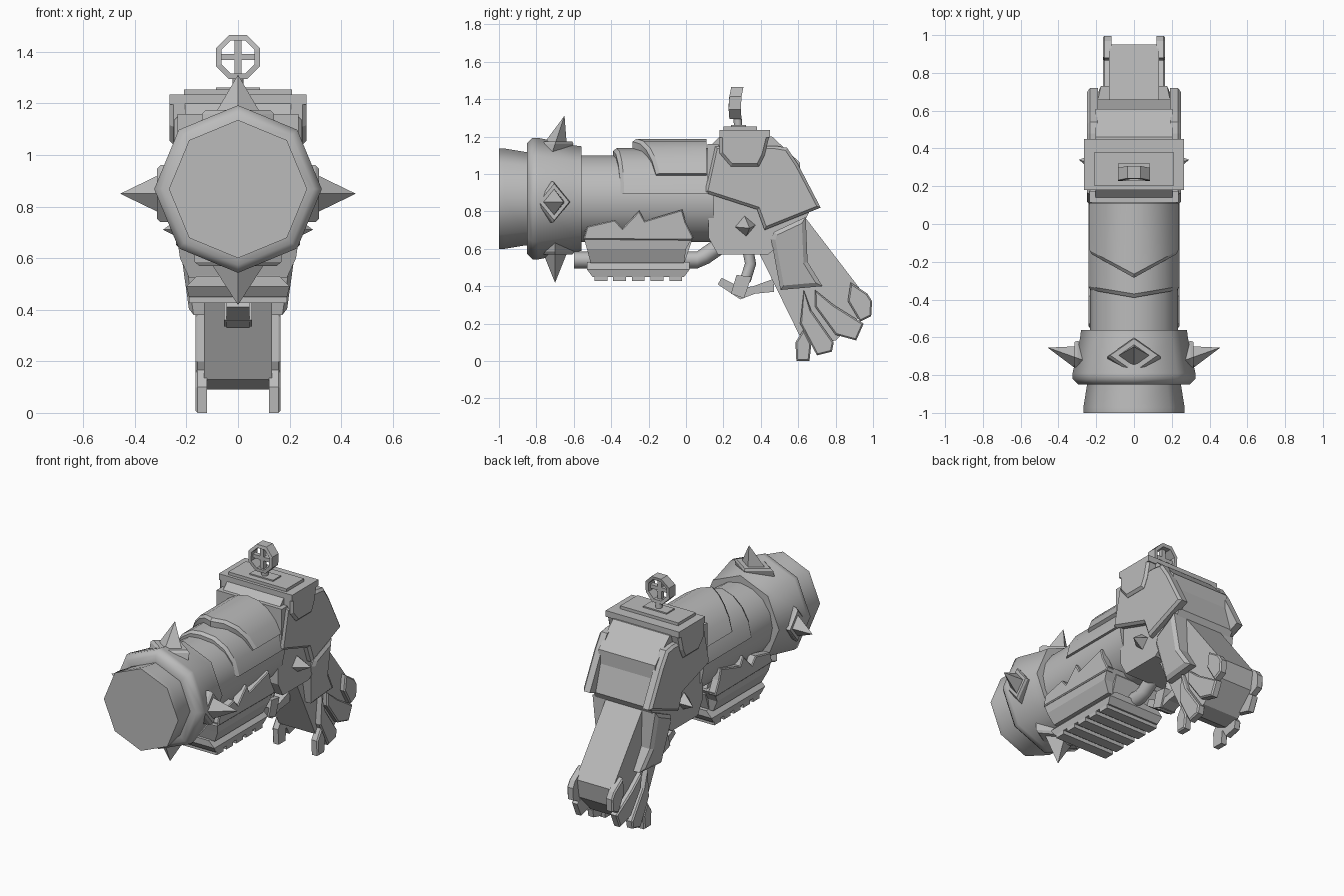
import bpy, bmesh, math
from mathutils import Vector

if "Cube" in bpy.data.objects:
    bpy.data.objects.remove(bpy.data.objects["Cube"])

gray = bpy.data.materials.new("plain gray")
gray.diffuse_color = (0.5, 0.5, 0.5, 1)
gray.use_nodes = True
gray.node_tree.nodes["Principled BSDF"].inputs["Base Color"].default_value = gray.diffuse_color
AXIS = 0.868


def loft(name, rings, mirror=False, smooth=None):
    """Skin a list of equal-length closed cross-sections and cap both ends."""
    bm = bmesh.new()
    vs = [[bm.verts.new(p) for p in ring] for ring in rings]
    n = len(rings[0])
    for a, b in zip(vs, vs[1:]):
        for i in range(n):
            j = (i + 1) % n
            bm.faces.new((a[i], a[j], b[j], b[i]))
    bm.faces.new(vs[0])
    bm.faces.new(vs[-1][::-1])
    bmesh.ops.recalc_face_normals(bm, faces=bm.faces)
    me = bpy.data.meshes.new(name)
    bm.to_mesh(me)
    bm.free()
    me.materials.append(gray)
    ob = bpy.data.objects.new(name, me)
    bpy.context.collection.objects.link(ob)
    if mirror:
        ob.modifiers.new("mirror", "MIRROR").use_mirror_merge = False
    if smooth:
        bpy.ops.object.select_all(action='DESELECT')
        ob.select_set(True)
        bpy.context.view_layer.objects.active = ob
        bpy.ops.object.shade_smooth_by_angle(angle=math.radians(smooth))
    return ob


def inset(pts, d):
    """Shift each edge of a (y, z) outline inward by d."""
    area = sum(p[0] * q[1] - q[0] * p[1] for p, q in zip(pts, pts[1:] + pts[:1]))
    s = 1 if area > 0 else -1
    out = []
    for i, p in enumerate(pts):
        p = Vector(p)
        e1 = (p - Vector(pts[i - 1])).normalized()
        e2 = (Vector(pts[(i + 1) % len(pts)]) - p).normalized()
        n1, n2 = Vector((-e1.y, e1.x)) * s, Vector((-e2.y, e2.x)) * s
        out.append(p + (n1 + n2) * d / max(0.5, 1 + n1.dot(n2)))
    return out


def slab(name, pts, half):
    return loft(name, [[(x, y, z) for y, z in pts] for x in (-half, half)])


def plate(name, pts, x0, x1, bevel=0.012):
    """Mirrored pair of side plates with a chamfered outer rim."""
    top = inset(pts, bevel)
    return loft(name, [[(x0, y, z) for y, z in pts], [(x1 - bevel, y, z) for y, z in pts],
                       [(x1, y, z) for y, z in top]], mirror=True)


def lathe(name, prof, n, smooth=50):
    return loft(name, [[(r * math.sin(i * math.tau / n), y, AXIS + r * math.cos(i * math.tau / n))
                        for i in range(n)] for y, r in prof], smooth=smooth)


def box(name, c, h):
    return loft(name, [[(c[0] + sx * h[0], c[1] + sy * h[1], z) for sx, sy in
                        ((-1, -1), (1, -1), (1, 1), (-1, 1))] for z in (c[2] - h[2], c[2] + h[2])])


def pipe(name, path, r, n=8):
    path = [Vector(p) for p in path]
    rings = []
    for i, p in enumerate(path):
        t = (path[min(i + 1, len(path) - 1)] - path[max(i - 1, 0)]).normalized()
        side = Vector((1, 0, 0))
        up = t.cross(side)
        rings.append([p + r * (side * math.cos(k * math.tau / n) + up * math.sin(k * math.tau / n))
                      for k in range(n)])
    return loft(name, rings, smooth=50)


def spike(name, base, tip, u, v, mirror=False, frame=1.4):
    """Four-sided spike on a diamond-shaped mount."""
    base, tip, u, v = map(Vector, (base, tip, u, v))
    out = (tip - base).normalized()

    def dia(c, s):
        return [c + u * s, c + v * s, c - u * s, c - v * s]
    if frame:
        loft(name + "_mount", [dia(base - out * 0.06, frame), dia(base, frame),
                               dia(base + out * 0.015, frame - 0.15)], mirror)
    return loft(name, [dia(base - out * 0.02, 1), dia(tip, 0.01)], mirror)


# Barrel, muzzle and spiked collar
lathe("muzzle", [(-1, 0.245), (-1, 0.268), (-0.97, 0.268), (-0.86, 0.25), (-0.83, 0.25)], 8)
lathe("collar", [(-0.85, 0.24), (-0.85, 0.295), (-0.82, 0.325), (-0.79, 0.325), (-0.6, 0.285),
                 (-0.56, 0.28), (-0.56, 0.2)], 8)
lathe("barrel", [(-0.6, 0.232), (0.15, 0.232)], 16)
spike("side_spike", (0.3, -0.71, 0.85), (0.455, -0.655, 0.85), (0, 0.07, 0), (0, 0, 0.085), True, 1.3)
spike("top_spike", (0, -0.7, 1.16), (0, -0.65, 1.31), (0.1, 0, 0), (0, 0.07, 0))
spike("bottom_spike", (0, -0.7, 0.585), (0, -0.7, 0.42), (0.12, 0, 0), (0, 0.075, 0))


# Layered barrel shroud with V-shaped front edges
def shroud(name, r, xs, spread, front, side, back, inner):
    rings = []
    for i in range(-4, 5):
        a = math.radians(spread) * i / 4
        y = front + (side - front) * abs(math.sin(a)) / math.sin(math.radians(spread))

        def pt(yy, rr):
            return (rr * xs * math.sin(a), yy, AXIS + rr * math.cos(a))
        rings.append([pt(y, inner), pt(y, r - 0.015), pt(y + 0.02, r), pt(back, r), pt(back, inner)])
    return loft(name, rings, smooth=30)


shroud("shroud_lower", 0.27, 0.9, 84, -0.39, -0.35, 0.12, 0.2)
shroud("shroud_upper", 0.32, 0.81, 65, -0.285, -0.16, 0.11, 0.24)

# Foregrip: tapered body, jagged side plates and ribbed rail
slab("foregrip_core", [(-0.54, 0.7), (0, 0.7), (0.03, 0.64), (-0.01, 0.52), (-0.51, 0.52)], 0.16)
loft("foregrip_body", [[(s * w, y, z) for s, y in ((-1, y0), (1, y0), (1, y1), (-1, y1))]
     for z, w, y0, y1 in ((0.67, 0.235, -0.55, 0.04), (0.6, 0.225, -0.53, 0),
                          (0.525, 0.19, -0.51, -0.01))])
plate("jagged_plate", [(-0.55, 0.65), (-0.53, 0.72), (-0.38, 0.755), (-0.34, 0.71), (-0.25, 0.805),
                       (-0.22, 0.75), (-0.02, 0.81), (0.0, 0.74), (0.04, 0.66), (0.03, 0.645)],
      0.19, 0.24, 0.006)
loft("rail", [[(s * w, y, z) for s, y in ((-1, y0), (1, y0), (1, y1), (-1, y1))]
     for z, w, y0, y1 in ((0.53, 0.16, -0.53, 0.02), (0.49, 0.2, -0.53, 0.02),
                          (0.45, 0.19, -0.5, -0.01))])
for i in range(5):
    box("rail_rib_%d" % i, (0, -0.455 + i * 0.1, 0.445), (0.19, 0.034, 0.018))
pipe("gas_pipe", [(0, -0.6, 0.54), (0, 0.06, 0.54), (0, 0.1, 0.56), (0, 0.2, 0.63)], 0.045)

# Receiver core, rear plate walls and top cap
slab("receiver", [(0.12, 0.66), (0.12, 1.14), (0.18, 1.2), (0.46, 1.2), (0.61, 1.06), (0.61, 0.97),
                  (0.66, 0.8), (0.62, 0.72), (0.44, 0.57), (0.17, 0.57)], 0.205)
box("receiver_front_lip", (0, 0.145, 1.04), (0.235, 0.03, 0.12))
plate("receiver_side", [(0.1, 0.9), (0.155, 1.15), (0.48, 1.15), (0.54, 1.14), (0.6, 1.05),
                        (0.72, 0.82), (0.42, 0.7), (0.38, 0.81)], 0.19, 0.248, 0.015)
plate("cap_side", [(0.18, 1.22), (0.18, 1.11), (0.24, 1.04), (0.39, 1.04), (0.42, 1.1), (0.45, 1.22)],
      0.19, 0.265, 0.015)
box("cap_top", (0, 0.315, 1.215), (0.265, 0.135, 0.02))
box("cap_ridge", (0, 0.29, 1.237), (0.21, 0.09, 0.017))
spike("receiver_stud", (0.215, 0.32, 0.72), (0.29, 0.34, 0.71), (0, 0.06, 0.005), (0, -0.005, 0.06),
      True, 0)

# Sight: bent octagonal hoop with a crosshair on a post
CZ, N = 1.38, 8


def hoop(r, back):
    pts = []
    for i in range(N):
        a = (i + 0.5) * math.tau / N
        z = r * math.cos(a)
        pts.append((r * math.sin(a), 0.225 + 0.2 * max(z, 0) + 0.08 * max(-z, 0) + back, CZ + z))
    return pts


sections = list(zip(hoop(0.092, 0), hoop(0.092, 0.065), hoop(0.07, 0.065), hoop(0.07, 0)))
for i in range(N):
    loft("sight_hoop_%d" % i, [sections[i], sections[(i + 1) % N]])
box("crosshair_upright", (0, 0.26, CZ), (0.014, 0.015, 0.08))
box("crosshair_bar", (0, 0.26, CZ), (0.08, 0.015, 0.012))
pipe("sight_post", [(0, 0.28, 1.23), (0, 0.275, 1.31)], 0.022)
box("sight_foot", (0, 0.28, 1.25), (0.085, 0.04, 0.012))

# Trigger and guard
pipe("trigger", [(0, 0.33, 0.6), (0, 0.345, 0.52), (0, 0.32, 0.44), (0, 0.27, 0.38)], 0.03)
slab("trigger_guard", [(0.17, 0.41), (0.19, 0.445), (0.3, 0.39), (0.36, 0.4), (0.47, 0.44),
                       (0.47, 0.37), (0.37, 0.36), (0.29, 0.33)], 0.045)
slab("guard_block", [(0.24, 0.36), (0.27, 0.46), (0.35, 0.45), (0.31, 0.335)], 0.055)

# Grip with side panels and claw plates
slab("grip", [(0.38, 0.6), (0.61, 0.13), (0.7, 0.09), (0.8, 0.11), (0.93, 0.24), (0.95, 0.36),
              (0.62, 0.79), (0.5, 0.8)], 0.132)
loft("grip_panel", [[(x + (z - 0.4) * k, y, z) for y, z in pts] for x, k, pts in (
    lambda o: ((0.1, 0, o), (0.175, 0.14, o), (0.19, 0.14, inset(o, 0.022))))(
    [(0.47, 0.69), (0.455, 0.65), (0.505, 0.38), (0.73, 0.4), (0.65, 0.53), (0.64, 0.77)])],
     mirror=True)
claws = [
    [(0.63, 0.17), (0.585, 0.1), (0.59, 0.0), (0.66, 0.0), (0.67, 0.09)],
    [(0.63, 0.38), (0.61, 0.2), (0.7, 0.03), (0.78, 0.05), (0.79, 0.1), (0.67, 0.27)],
    [(0.69, 0.38), (0.69, 0.29), (0.8, 0.14), (0.91, 0.11), (0.95, 0.2), (0.79, 0.3)],
    [(0.88, 0.42), (0.97, 0.36), (0.995, 0.32), (0.99, 0.24), (0.93, 0.21), (0.865, 0.32)],
]
for i, pts in enumerate(claws):
    plate("claw_%d" % i, pts, 0.12, 0.165, 0.008)
